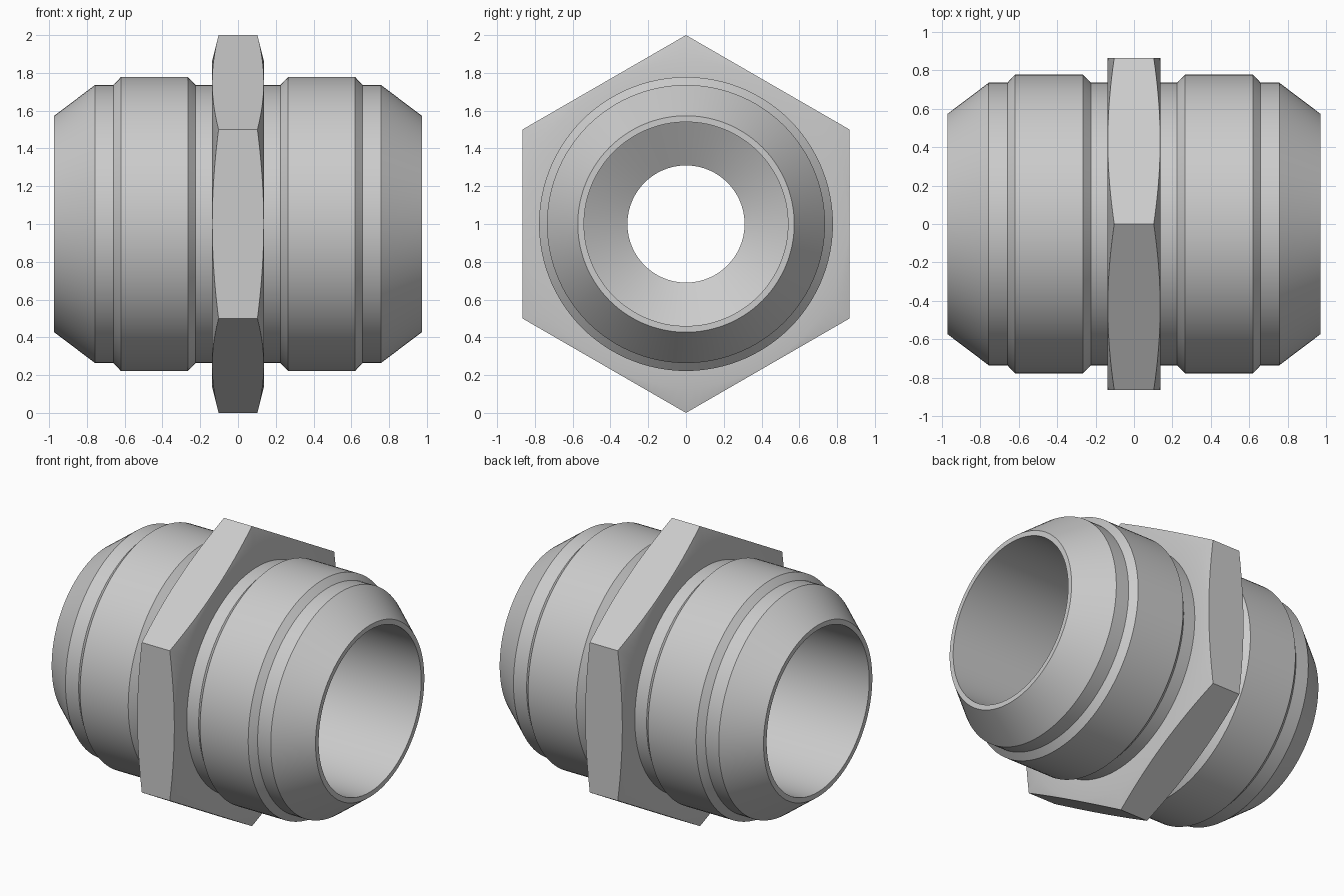
import bpy, bmesh, math

cube = bpy.data.objects.get("Cube")
if cube:
    bpy.data.objects.remove(cube, do_unlink=True)

STEEL = bpy.data.materials.new("grey steel")
STEEL.use_nodes = True
COLOUR = (0.6, 0.6, 0.6, 1)
STEEL.diffuse_color = COLOUR
STEEL.node_tree.nodes["Principled BSDF"].inputs["Base Color"].default_value = COLOUR

CENTRE_Z = 1.0
APOTHEM = math.sqrt(3) / 2


def lathe(name, section, segments):
    """Sweep a closed (x, radius) loop about the x axis; section(angle) returns the loop."""
    bm = bmesh.new()
    loops = []
    for i in range(segments):
        a = math.tau * i / segments
        loops.append([bm.verts.new((x, r * math.sin(a), CENTRE_Z + r * math.cos(a)))
                      for x, r in section(a)])
    count = len(loops[0])
    for i, here in enumerate(loops):
        there = loops[(i + 1) % segments]
        for j in range(count):
            k = (j + 1) % count
            bm.faces.new((here[j], here[k], there[k], there[j]))
    bmesh.ops.recalc_face_normals(bm, faces=bm.faces)
    mesh = bpy.data.meshes.new(name)
    bm.to_mesh(mesh)
    bm.free()
    mesh.materials.append(STEEL)
    obj = bpy.data.objects.new(name, mesh)
    bpy.context.collection.objects.link(obj)
    bpy.ops.object.select_all(action='DESELECT')
    obj.select_set(True)
    bpy.context.view_layer.objects.active = obj
    bpy.ops.object.shade_smooth_by_angle(angle=math.radians(20))


# Tubular body: grooves, raised bands, tapered noses, and straight bores
# that end in drill cones around a narrow middle hole
half = [(0.225, 0.736), (0.265, 0.778), (0.62, 0.778), (0.66, 0.736),
        (0.757, 0.736), (0.973, 0.573), (0.973, 0.54),
        (0.17, 0.54), (0.037, 0.31)]
body_loop = half + [(-x, r) for x, r in reversed(half)]
lathe("fitting_body", lambda a: body_loop, 120)


# Hexagonal collar with conical chamfers, corners at top and bottom
def hex_section(a):
    r = APOTHEM / math.cos(a % (math.pi / 3) - math.pi / 6)
    half_width = 0.138 - (r - 0.86) * 0.25
    side = [(0.138, 0.7), (0.138, 0.86), (half_width, r)]
    return side + [(-x, rad) for x, rad in reversed(side)]


lathe("hex_collar", hex_section, 120)
